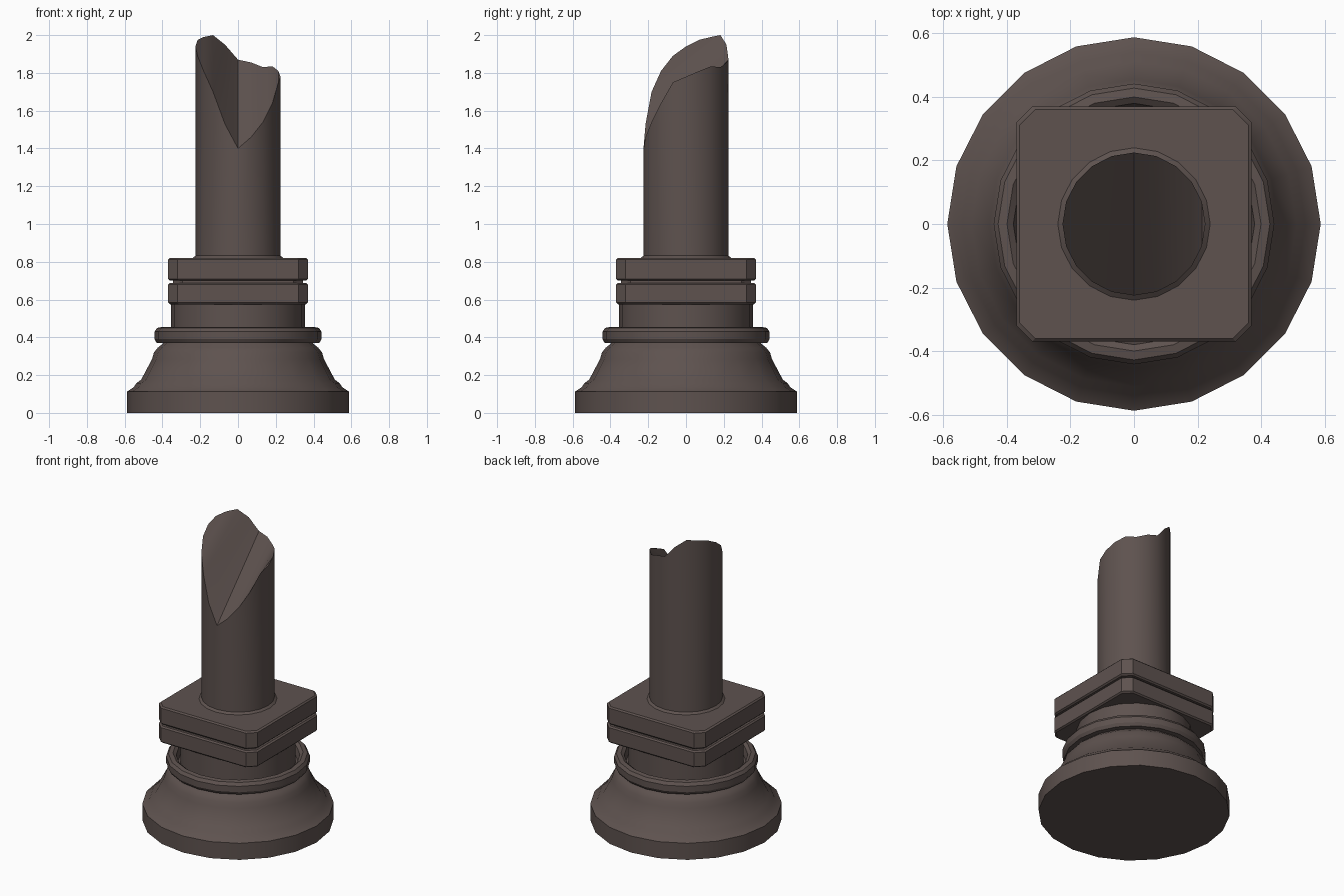
import bpy, bmesh, math

if "Cube" in bpy.data.objects:
    bpy.data.objects.remove(bpy.data.objects["Cube"])

SIDES = 20
mat = bpy.data.materials.new("dark_brown_stone")
mat.diffuse_color = (0.112, 0.085, 0.078, 1)
mat.use_nodes = True
mat.node_tree.nodes["Principled BSDF"].inputs["Base Color"].default_value = mat.diffuse_color


def finish(name, bm, angle=30):
    bmesh.ops.recalc_face_normals(bm, faces=bm.faces)
    me = bpy.data.meshes.new(name)
    bm.to_mesh(me)
    bm.free()
    me.materials.append(mat)
    ob = bpy.data.objects.new(name, me)
    bpy.context.collection.objects.link(ob)
    bpy.ops.object.select_all(action='DESELECT')
    ob.select_set(True)
    bpy.context.view_layer.objects.active = ob
    bpy.ops.object.shade_smooth_by_angle(angle=math.radians(angle))
    return ob


def ring_verts(bm, r, z):
    return [bm.verts.new((r * math.cos(2 * math.pi * k / SIDES),
                          r * math.sin(2 * math.pi * k / SIDES),
                          z[k] if isinstance(z, list) else z)) for k in range(SIDES)]


def bridge(bm, a, b):
    n = len(a)
    for k in range(n):
        bm.faces.new((a[k], a[(k + 1) % n], b[(k + 1) % n], b[k]))


def lathe(name, profile, closed=False):
    bm = bmesh.new()
    rings = [ring_verts(bm, r, z) for r, z in profile]
    for a, b in zip(rings, rings[1:]):
        bridge(bm, a, b)
    if closed:
        bridge(bm, rings[-1], rings[0])
    else:
        bm.faces.new(rings[0])
        bm.faces.new(rings[-1])
    return finish(name, bm)


def plate(name, half, z0, z1, cut, edge):
    # square slab with clipped corners and softened rims
    bm = bmesh.new()

    def loop(h, z):
        c = h - cut
        return [bm.verts.new((x, y, z)) for x, y in
                ((h, -c), (h, c), (c, h), (-c, h), (-h, c), (-h, -c), (-c, -h), (c, -h))]
    loops = [loop(half - edge, z0), loop(half, z0 + edge),
             loop(half, z1 - edge), loop(half - edge, z1)]
    for a, b in zip(loops, loops[1:]):
        bridge(bm, a, b)
    bm.faces.new(loops[0])
    bm.faces.new(loops[-1])
    return finish(name, bm)


# flared round foot
lathe("foot", [(0.588, 0), (0.588, 0.112), (0.55, 0.138), (0.54, 0.155),
               (0.512, 0.177), (0.455, 0.285), (0.445, 0.32), (0.425, 0.345),
               (0.40, 0.365), (0.38, 0.39)])

# rounded ring around the foot top
lathe("ring_moulding", [(0.37, 0.39), (0.385, 0.37), (0.43, 0.37), (0.442, 0.39),
                        (0.442, 0.43), (0.428, 0.45), (0.40, 0.455), (0.38, 0.44)], True)

# neck under the plates
lathe("neck", [(0.355, 0.36), (0.355, 0.585)])

# two square plates with a recessed joint
plate("lower_plate", 0.37, 0.575, 0.688, 0.05, 0.009)
plate("plate_joint", 0.345, 0.68, 0.71, 0.05, 0.002)
plate("upper_plate", 0.37, 0.70, 0.82, 0.05, 0.009)

# small collar at the column foot
lathe("column_collar", [(0.24, 0.81), (0.24, 0.82), (0.225, 0.832)])

# broken column: rim heights by angle, starting at +x
rim = [1.78, 1.81, 1.835, 1.83, 1.855, 1.87, 1.95, 2.0, 1.99, 1.975,
       1.94, 1.89, 1.81, 1.70, 1.53, 1.40, 1.46, 1.54, 1.64, 1.75]
bm = bmesh.new()
low = ring_verts(bm, 0.225, 0.80)
top = ring_verts(bm, 0.225, rim)
bridge(bm, low, top)
bm.faces.new(low)
# fracture surface made of front-to-back strips
for k in range(10):
    ids = [k, k + 1, (SIDES - k - 1) % SIDES, (SIDES - k) % SIDES]
    vs = list(dict.fromkeys(top[i] for i in ids))
    bm.faces.new(vs)
finish("broken_column", bm, 35)
